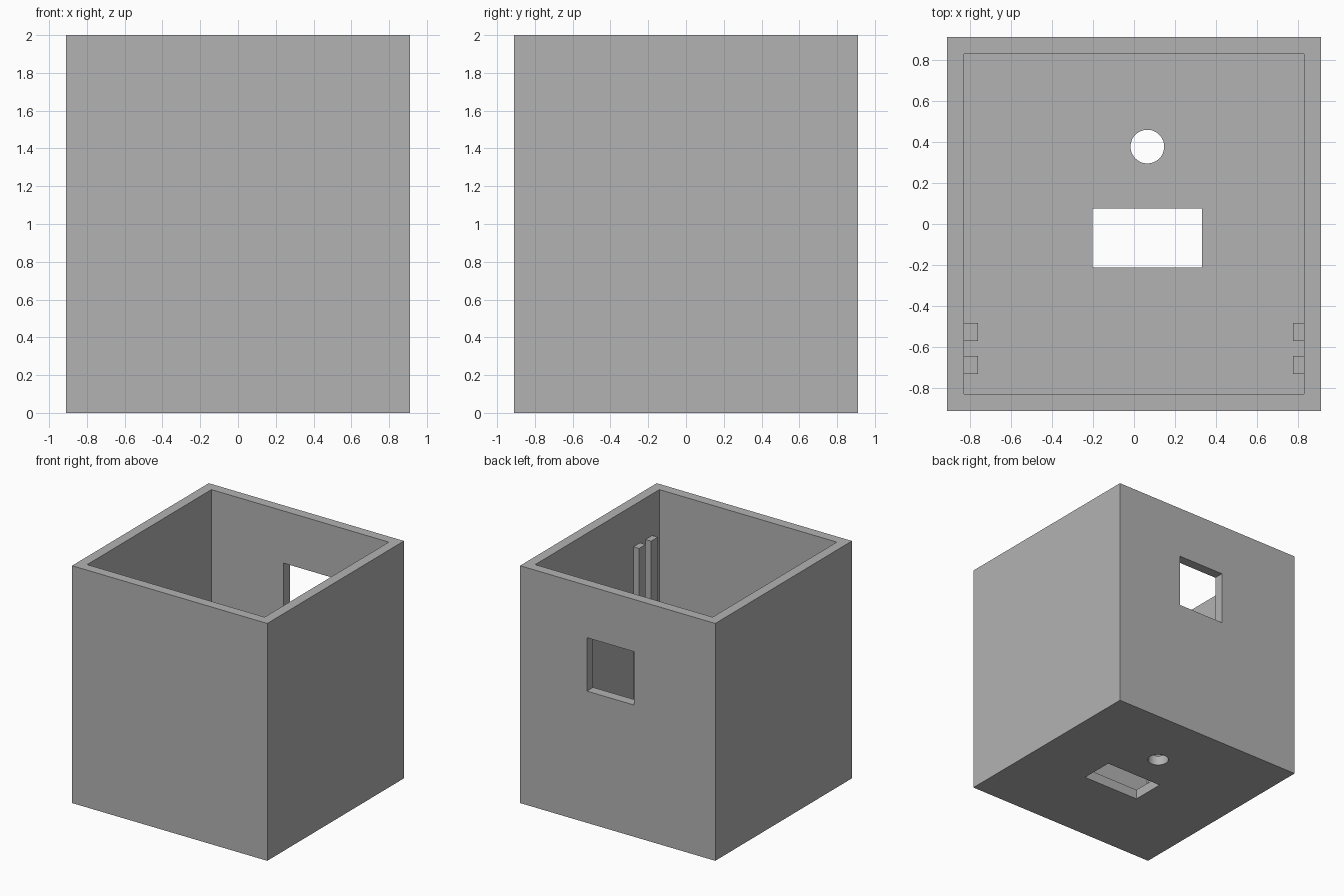
import bpy
from mathutils import Vector

if "Cube" in bpy.data.objects:
    bpy.data.objects.remove(bpy.data.objects["Cube"], do_unlink=True)

HALF, INNER, HEIGHT, FLOOR = 0.91, 0.827, 2.0, 0.083

grey = bpy.data.materials.new("plain grey")
grey.use_nodes = True
colour = (0.45, 0.45, 0.45, 1)
grey.diffuse_color = colour
grey.node_tree.nodes["Principled BSDF"].inputs["Base Color"].default_value = colour


def box(name, low, high):
    """Box between two opposite corners."""
    low, high = Vector(low), Vector(high)
    bpy.ops.mesh.primitive_cube_add(size=1, location=(low + high) / 2)
    obj = bpy.context.object
    obj.name = name
    obj.scale = high - low
    bpy.ops.object.transform_apply(location=False, rotation=False, scale=True)
    obj.data.materials.append(grey)
    return obj


def cut(target, cutter):
    """Subtract the cutter and remove it."""
    mod = target.modifiers.new("cut", "BOOLEAN")
    mod.operation = "DIFFERENCE"
    mod.solver = "EXACT"
    mod.object = cutter
    bpy.context.view_layer.objects.active = target
    bpy.ops.object.modifier_apply(modifier=mod.name)
    bpy.data.objects.remove(cutter, do_unlink=True)


# Open-topped case
case = box("case", (-HALF, -HALF, 0), (HALF, HALF, HEIGHT))
cut(case, box("cavity_cutter", (-INNER, -INNER, FLOOR), (INNER, INNER, HEIGHT + 0.5)))

# Window in the back wall
cut(case, box("window_cutter", (-0.153, 0.7, 1.11), (0.286, 1.1, 1.56)))

# Slot and round hole in the floor
cut(case, box("slot_cutter", (-0.203, -0.212, -0.2), (0.332, 0.075, 0.3)))
bpy.ops.mesh.primitive_cylinder_add(vertices=48, radius=0.082, depth=0.5,
                                    location=(0.065, 0.377, 0))
hole_cutter = bpy.context.object
hole_cutter.data.materials.append(grey)
cut(case, hole_cutter)

bpy.ops.object.select_all(action="DESELECT")
case.select_set(True)
bpy.context.view_layer.objects.active = case
bpy.ops.object.shade_smooth_by_angle()

# Pairs of guide rails on the side walls, seated into wall and floor
SINK = 0.02
for row, y in (("front", -0.687), ("rear", -0.525)):
    for side, wall, face in (("right", -INNER - SINK, -0.76),
                             ("left", INNER + SINK, 0.775)):
        box(f"{side}_{row}_rail",
            (min(wall, face), y - 0.044, FLOOR - SINK),
            (max(wall, face), y + 0.044, 1.65))
